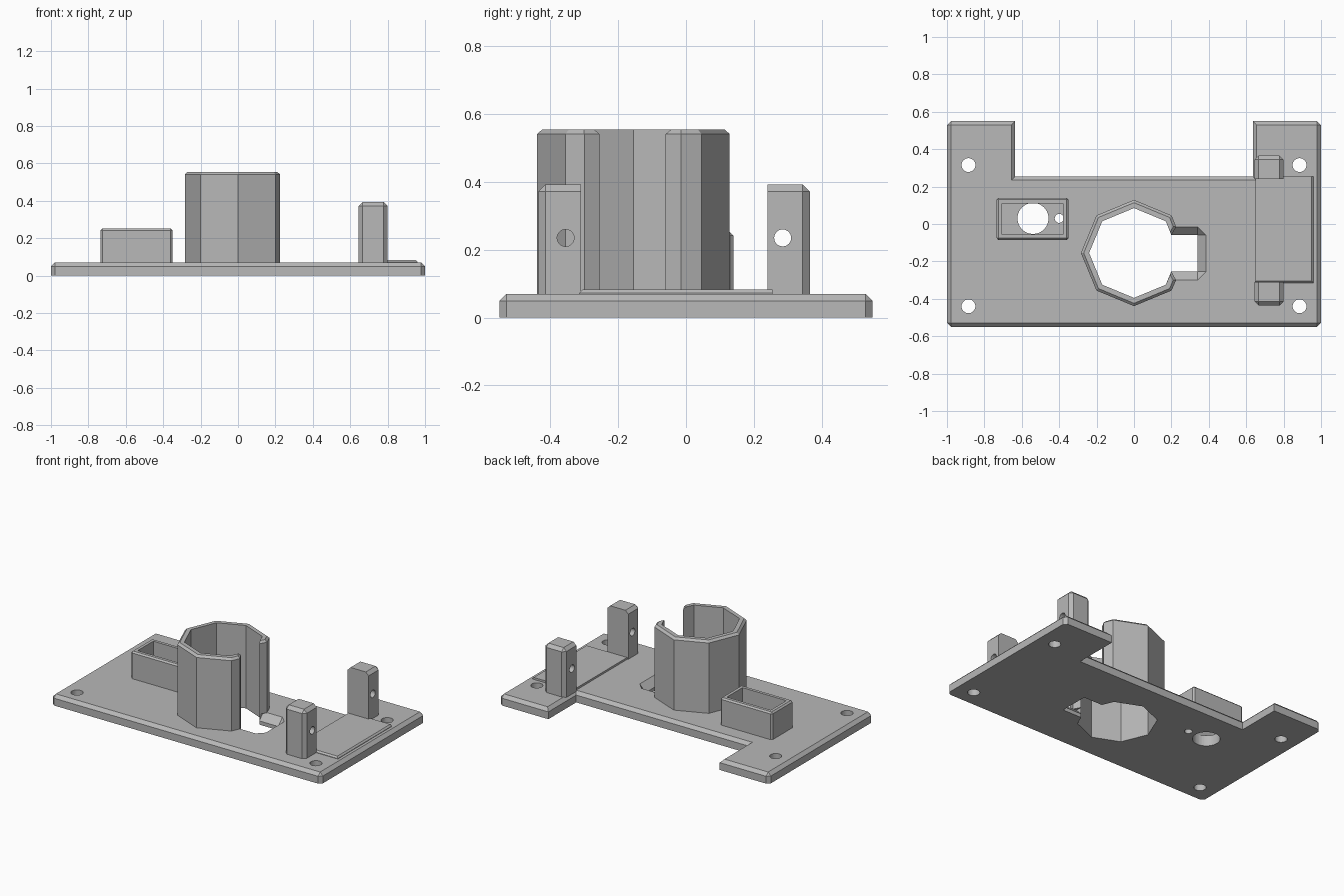
import bpy, bmesh, math

if "Cube" in bpy.data.objects:
    bpy.data.objects.remove(bpy.data.objects["Cube"], do_unlink=True)

grey = bpy.data.materials.new("plain_grey")
grey.use_nodes = True
colour = (0.48, 0.48, 0.48, 1)
grey.diffuse_color = colour
grey.node_tree.nodes["Principled BSDF"].inputs["Base Color"].default_value = colour


def finish(name, bm):
    bmesh.ops.recalc_face_normals(bm, faces=bm.faces[:])
    mesh = bpy.data.meshes.new(name)
    bm.to_mesh(mesh)
    bm.free()
    mesh.materials.append(grey)
    obj = bpy.data.objects.new(name, mesh)
    bpy.context.collection.objects.link(obj)
    return obj


def prism(name, outline, z0, z1, bevel=0, rule=None):
    """Extrude an outline; chamfer the edges whose midpoint and direction satisfy the rule."""
    bm = bmesh.new()
    base = bm.faces.new([bm.verts.new((x, y, z0)) for x, y in outline])
    out = bmesh.ops.extrude_face_region(bm, geom=[base])
    for v in out["geom"]:
        if isinstance(v, bmesh.types.BMVert):
            v.co.z = z1
    bmesh.ops.recalc_face_normals(bm, faces=bm.faces[:])
    if bevel:
        edges = []
        for e in bm.edges:
            a, b = (v.co for v in e.verts)
            upright = abs(a.z - b.z) > 1e-5
            if rule((a + b) / 2, upright, e):
                edges.append(e)
        bmesh.ops.bevel(bm, geom=edges, offset=bevel, segments=1,
                        profile=0.5, affect='EDGES')
    return finish(name, bm)


def rect(x0, x1, y0, y1):
    return [(x0, y0), (x1, y0), (x1, y1), (x0, y1)]


def ring(x, y, r, n, start=0.0):
    return [(x + r * math.cos(start + math.tau * i / n),
             y + r * math.sin(start + math.tau * i / n)) for i in range(n)]


def cut(obj, cutter):
    mod = obj.modifiers.new("cut", 'BOOLEAN')
    mod.operation, mod.solver, mod.object = 'DIFFERENCE', 'EXACT', cutter
    bpy.context.view_layer.update()
    bpy.context.view_layer.objects.active = obj
    bpy.ops.object.modifier_apply(modifier=mod.name)
    bpy.data.objects.remove(cutter, do_unlink=True)


TOP = 0.07
CY = -0.155          # tube centre
SLOT = (-0.255, -0.06)   # slot walls
FLARE = 0.045

# Base plate with a rear notch, chamfered on top and at outer corners
outline = [(-1, -0.55), (1, -0.55), (1, 0.55), (0.635, 0.55), (0.635, 0.255),
           (-0.635, 0.255), (-0.635, 0.55), (-1, 0.55)]
plate = prism("base_plate", outline, 0, TOP, 0.021,
              lambda m, up, e: (up and abs(m.x) > 0.9) or (not up and m.z > TOP / 2))

# Screw holes, component holes and the tube bore
for sx in (-1, 1):
    for y in (-0.44, 0.315):
        cut(plate, prism("hole", ring(sx * 0.885, y, 0.037, 32), -0.1, 0.2))
cut(plate, prism("hole", ring(-0.54, 0.03, 0.083, 48), -0.1, 0.2))
cut(plate, prism("hole", ring(-0.4, 0.03, 0.024, 24), -0.1, 0.2))
cut(plate, prism("bore", ring(0, CY, 0.24, 8), -0.1, 0.2))

# Straight slot beside the bore, then its flared upper rim
cut(plate, prism("slot", rect(0.1, 0.34, *SLOT), -0.1, 0.2))
bm = bmesh.new()
loops = []
for z, d in ((TOP - FLARE, 0.0), (TOP + 0.01, FLARE + 0.01)):
    lo, hi, end = SLOT[0], SLOT[1], 0.34
    pts = [(0.2, lo - d), (end, lo - d), (end + d, lo), (end + d, hi), (end, hi + d), (0.2, hi + d)]
    loops.append([bm.verts.new((x, y, z)) for x, y in pts])
low, high = loops
for i in range(6):
    j = (i + 1) % 6
    bm.faces.new([low[i], low[j], high[j], high[i]])
bm.faces.new(low)
bm.faces.new(high)
bmesh.ops.remove_doubles(bm, verts=bm.verts[:], dist=1e-5)
cut(plate, finish("flare", bm))

# Open octagonal tube: outer wall, flared ends, inner wall
outer = ring(0, CY, 0.284, 8)[1:]
inner = ring(0, CY, 0.24, 8)[1:]
tube_outline = ([(0.225, SLOT[1] + FLARE)] + outer + [(0.225, SLOT[0] - FLARE)]
                + [(0.2, SLOT[0])] + inner[::-1] + [(0.2, SLOT[1])])


def tube_rim(m, up, e):
    if up or m.z < 0.3:
        return False
    radii = [math.hypot(v.co.x, v.co.y - CY) for v in e.verts]
    return max(radii) > 0.25


prism("octagonal_tube", tube_outline, TOP - 0.001, 0.555, 0.014, tube_rim)

# Open-topped rectangular housing
housing = prism("housing", rect(-0.735, -0.35, -0.085, 0.14), TOP - 0.005, 0.252, 0.01,
                lambda m, up, e: up or m.z > 0.2)
cut(housing, prism("cavity", rect(-0.705, -0.38, -0.055, 0.11), -0.1, 0.5))

# Thin raised pad between the posts
prism("raised_pad", rect(0.65, 0.96, -0.315, 0.255), TOP - 0.005, 0.083, 0.01,
      lambda m, up, e: not up and m.z > 0.075 and (m.x > 0.9 or m.y < -0.3))

# Pair of posts, chamfered away from the pad, with a cross hole
for name, inside, outside, hole_y in (("front_post", -0.31, -0.435, -0.355),
                                      ("back_post", 0.24, 0.365, 0.285)):
    post = prism(name, rect(0.645, 0.8, min(inside, outside), max(inside, outside)),
                 TOP - 0.005, 0.393, 0.021,
                 lambda m, up, e: abs(m.y - inside) > 0.01 and (up or m.z > 0.3))
    pin = prism("pin", ring(0, 0, 0.025, 32), -0.2, 0.2)
    pin.rotation_euler = (0, math.pi / 2, 0)
    pin.location = (0.72, hole_y, 0.235)
    cut(post, pin)
